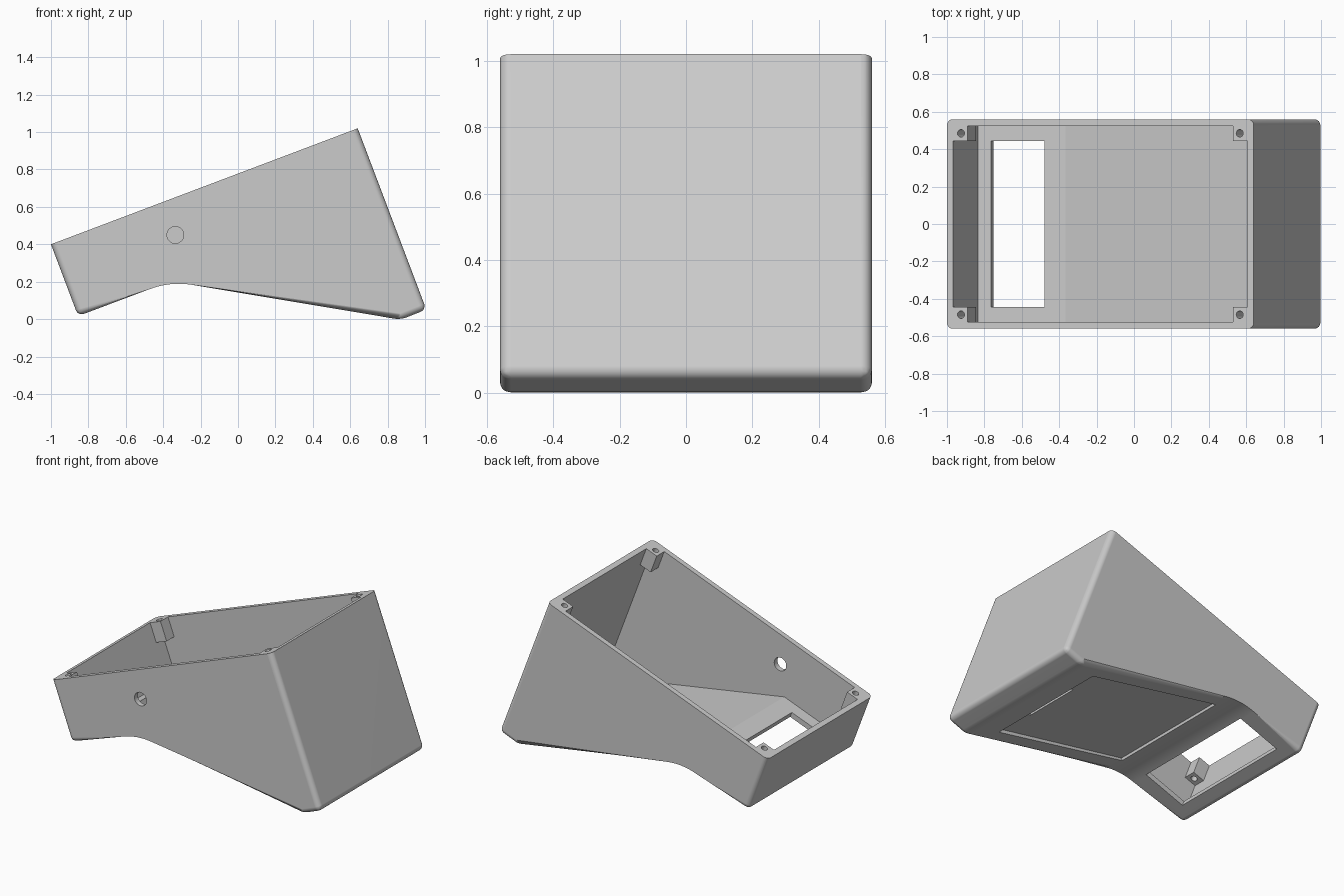
import bpy, bmesh, math
from mathutils import Vector

if "Cube" in bpy.data.objects:
    bpy.data.objects.remove(bpy.data.objects["Cube"])

TILT = math.atan2(0.62, 1.64)      # slope of the open top
LENGTH = math.hypot(0.62, 1.64)
SLOPE = math.atan(-0.16)           # slope of the long underside
HALF = 0.56
WALL = 0.035


def along(u, d):
    """Point u along the rim from its low end and d below it, as (x, z)."""
    c, s = math.cos(TILT), math.sin(TILT)
    return (-1 + u * c + d * s, 0.4 + u * s - d * c)


def new_object(name, bm):
    bmesh.ops.recalc_face_normals(bm, faces=bm.faces[:])
    mesh = bpy.data.meshes.new(name)
    bm.to_mesh(mesh)
    bm.free()
    ob = bpy.data.objects.new(name, mesh)
    bpy.context.collection.objects.link(ob)
    return ob


def prism(profile, half):
    """Side profile swept across the width; returns the two vertex rings."""
    bm = bmesh.new()
    rings = [[bm.verts.new((x, y, z)) for x, z in profile] for y in (-half, half)]
    bm.faces.new(rings[0])
    bm.faces.new(rings[1][::-1])
    n = len(profile)
    for i in range(n):
        j = (i + 1) % n
        bm.faces.new((rings[0][i], rings[0][j], rings[1][j], rings[1][i]))
    return bm, rings


def box(name, xz, y, size, angle=TILT):
    bm = bmesh.new()
    bmesh.ops.create_cube(bm, size=1)
    bmesh.ops.scale(bm, vec=size, verts=bm.verts)
    ob = new_object(name, bm)
    ob.location = (xz[0], y, xz[1])
    ob.rotation_euler = (0, -angle, 0)
    return ob


def cylinder(name, xz, y, radius, depth, rotation):
    bm = bmesh.new()
    bmesh.ops.create_cone(bm, cap_ends=True, segments=32, radius1=radius,
                          radius2=radius, depth=depth)
    ob = new_object(name, bm)
    ob.location = (xz[0], y, xz[1])
    ob.rotation_euler = rotation
    return ob


def combine(target, tool, operation="DIFFERENCE"):
    tool.hide_render = True
    bpy.context.view_layer.update()
    bpy.context.view_layer.objects.active = target
    mod = target.modifiers.new("combine", "BOOLEAN")
    mod.operation = operation
    mod.solver = "EXACT"
    mod.object = tool
    bpy.ops.object.modifier_apply(modifier=mod.name)
    bpy.data.objects.remove(tool)


# Outer shell: side profile with a soft concave knee underneath
knee = Vector((-0.362, 0.202))
a = knee + 0.12 * Vector((math.cos(SLOPE), math.sin(SLOPE)))
b = knee - 0.12 * Vector((math.cos(TILT), math.sin(TILT)))
STEPS = 8
arc = []
for k in range(STEPS + 1):
    t = k / STEPS
    arc.append(tuple(a * (1 - t) ** 2 + knee * 2 * t * (1 - t) + b * t * t))
outer = [along(0, -0.05), along(LENGTH, -0.05), (1.007, 0.051), (0.87, -0.003)]
outer += arc + [along(0, 0.41)]
bm, rings = prism(outer, HALF)

# Round every outer edge except the rim
n = len(outer)
edges = [bm.edges.get((r[i], r[(i + 1) % n])) for r in rings for i in range(1, n)]
edges += [bm.edges.get((rings[0][i], rings[1][i])) for i in (2, 3, n - 1)]
bmesh.ops.bevel(bm, geom=edges, offset=0.033, offset_type="OFFSET",
                segments=6, profile=0.5, affect="EDGES", clamp_overlap=True)
shell = new_object("enclosure_shell", bm)

# Hollow interior
inner = [along(WALL, -0.2), along(LENGTH - WALL, -0.2), (0.962, 0.071),
         (0.866, 0.034), (-0.366, 0.238), along(WALL, 0.375)]
cavity, _ = prism(inner, HALF - WALL)
combine(shell, new_object("cavity_cutter", cavity))

# Screw bosses in the four corners of the rim
corners = [(u, s) for u in (0.07, LENGTH - 0.07) for s in (-1, 1)]
for u, s in corners:
    combine(shell, box("screw_boss", along(u, 0.05), s * 0.4925,
                       (0.096, 0.095, 0.16)), "UNION")

# Trim the rim flat, then drill the bosses
combine(shell, box("rim_trim", along(LENGTH / 2, -0.25), 0, (2.2, 1.4, 0.5)))
for u, s in corners:
    hole_u = 0.08 if u < 1 else LENGTH - 0.08
    combine(shell, cylinder("screw_hole", along(hole_u, 0.05), s * 0.485,
                            0.02, 0.3, (0, -TILT, 0)))

# Window in the low floor
combine(shell, box("window_cutter", along(0.262, 0.4), 0, (0.305, 0.885, 0.14)))

# Hatch recess and finger slot in the long underside
combine(shell, box("hatch_cutter", (0.21, 0.109), 0, (0.98, 0.88, 0.036), SLOPE))
combine(shell, box("slot_cutter", (0.665, 0.038), 0, (0.045, 0.4, 0.16), SLOPE))

# Cable hole in the front wall
combine(shell, cylinder("cable_hole", (-0.335, 0.45), -HALF, 0.045, 0.2,
                        (math.pi / 2, 0, 0)))

# Plastic colour and shading
grey = bpy.data.materials.new("light_grey_plastic")
grey.use_nodes = True
colour = (0.6, 0.6, 0.6, 1)
grey.diffuse_color = colour
grey.node_tree.nodes["Principled BSDF"].inputs["Base Color"].default_value = colour
shell.data.materials.clear()
shell.data.materials.append(grey)
for p in shell.data.polygons:
    p.material_index = 0

bpy.ops.object.select_all(action="DESELECT")
shell.select_set(True)
bpy.context.view_layer.objects.active = shell
bpy.ops.object.shade_smooth_by_angle(angle=math.radians(22))
weighted = shell.modifiers.new("weighted_normals", "WEIGHTED_NORMAL")
weighted.keep_sharp = True
